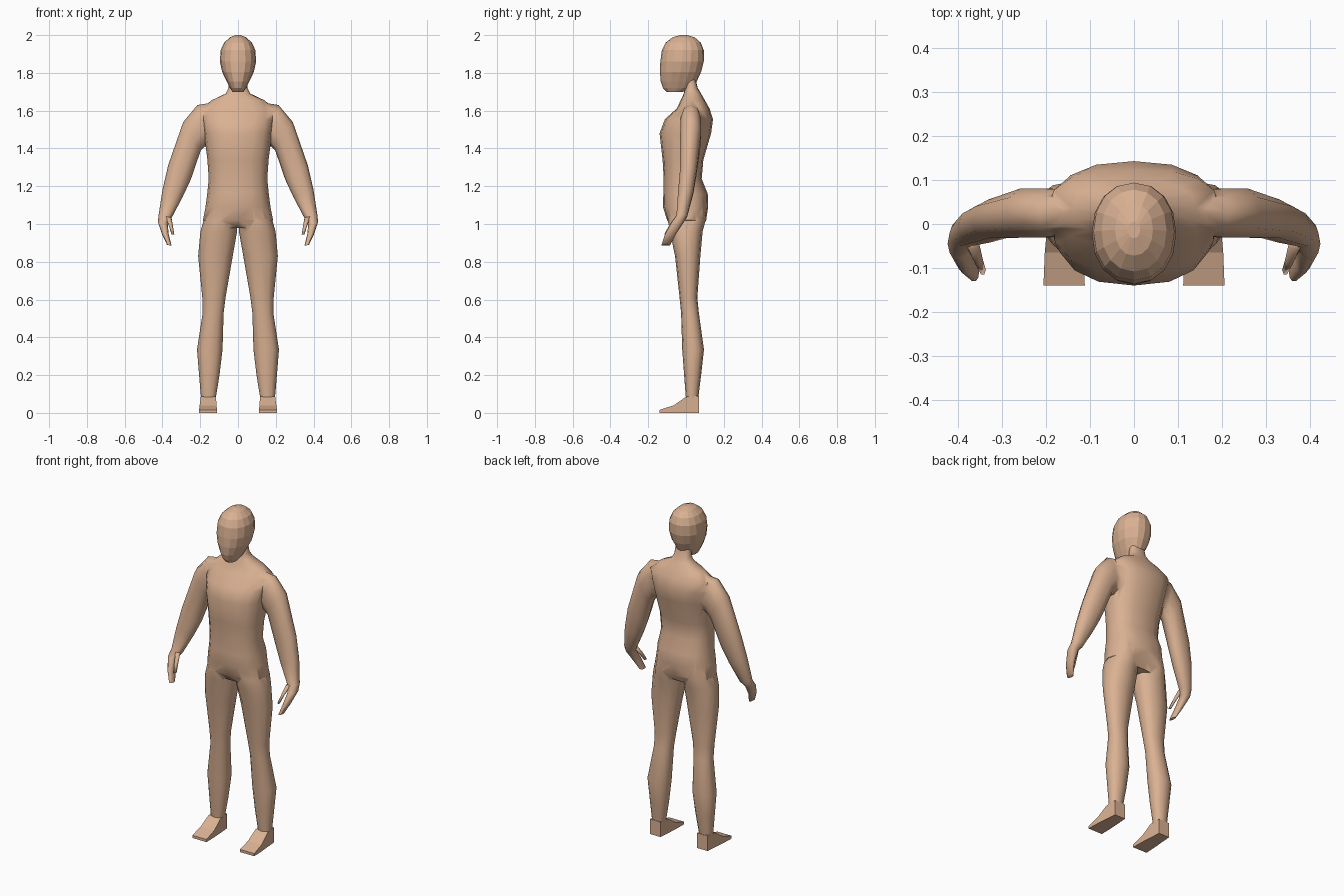
import bpy, bmesh, math
from mathutils import Vector

if "Cube" in bpy.data.objects:
    bpy.data.objects.remove(bpy.data.objects["Cube"])

skin = bpy.data.materials.new("tan skin")
skin.diffuse_color = (0.70, 0.44, 0.29, 1)
skin.use_nodes = True
skin.node_tree.nodes["Principled BSDF"].inputs["Base Color"].default_value = skin.diffuse_color


def loft(name, rings, n=12, p=2.0, smooth=True, phase=0.0):
    """Skin a closed tube through rings given as (centre, half axis u, half axis v)."""
    bm = bmesh.new()
    loops = []
    for c, u, v in rings:
        loop = []
        for i in range(n):
            a = 2 * math.pi * (i + phase) / n
            ca, sa = math.cos(a), math.sin(a)
            cu = math.copysign(abs(ca) ** (2 / p), ca)
            sv = math.copysign(abs(sa) ** (2 / p), sa)
            loop.append(bm.verts.new(Vector(c) + Vector(u) * cu + Vector(v) * sv))
        loops.append(loop)
    for a, b in zip(loops, loops[1:]):
        for i in range(n):
            j = (i + 1) % n
            bm.faces.new((a[i], a[j], b[j], b[i]))
    bm.faces.new(loops[0])
    bm.faces.new(loops[-1])
    bmesh.ops.recalc_face_normals(bm, faces=bm.faces)
    for f in bm.faces:
        f.smooth = smooth
    me = bpy.data.meshes.new(name)
    bm.to_mesh(me)
    bm.free()
    me.materials.append(skin)
    ob = bpy.data.objects.new(name, me)
    bpy.context.collection.objects.link(ob)
    return ob


def level(z, x0, x1, y0, y1):
    """Horizontal ring filling a rectangle."""
    return (((x0 + x1) / 2, (y0 + y1) / 2, z), ((x1 - x0) / 2, 0, 0), (0, (y1 - y0) / 2, 0))


def pair(s, outer, inner, y, ry):
    """Limb ring spanned by an outer and an inner (x, z) point."""
    return ((s * (outer[0] + inner[0]) / 2, y, (outer[1] + inner[1]) / 2),
            (s * (outer[0] - inner[0]) / 2, 0, (outer[1] - inner[1]) / 2), (0, ry, 0))


# torso and neck: z, half width, front y, back y
torso = loft("torso", [level(z, -w, w, f, b) for z, w, f, b in [
    (0.98, .12, -.075, .085), (1.02, .186, -.10, .107), (1.09, .172, -.122, .117),
    (1.16, .163, -.12, .115), (1.24, .155, -.118, .083), (1.34, .162, -.124, .092),
    (1.48, .18, -.14, .133), (1.555, .192, -.112, .143), (1.61, .195, -.05, .125),
    (1.655, .14, -.028, .10), (1.69, .066, -.012, .08), (1.72, .05, -.005, .062),
    (1.77, .046, 0, .05)]], n=16, p=2.4)

# head, faceted
loft("head", [level(z, -w, w, f, b) for z, w, f, b in [
    (1.698, .028, -.10, -.02), (1.72, .042, -.122, .03), (1.755, .06, -.134, .057),
    (1.805, .084, -.138, .08), (1.86, .096, -.136, .094), (1.92, .092, -.128, .094),
    (1.96, .074, -.108, .078), (1.988, .043, -.072, .046), (2.0, .014, -.032, .006)]],
    n=16, p=2.15, smooth=False)

limbs = []
for s, side in ((1, "left"), (-1, "right")):
    # leg: z, inner x, outer x, front y, back y
    limbs.append(loft(side + "_leg", [level(z, s * a, s * b, f, k) for z, a, b, f, k in [
        (1.10, .03, .155, -.09, .10), (1.02, .004, .182, -.096, .104),
        (.96, .005, .199, -.085, .088), (.83, .028, .211, -.058, .076),
        (.61, .066, .189, -.034, .06), (.53, .076, .187, -.026, .068),
        (.335, .082, .217, -.02, .095), (.2, .098, .206, -.01, .08),
        (.07, .119, .195, 0, .064)]], n=12, p=2.2))
    # arm from shoulder to wrist, then the mitten of the hand
    limbs.append(loft(side + "_arm", [pair(s, *r) for r in [
        ((.12, 1.645), (.12, 1.44), .028, .05), ((.215, 1.63), (.175, 1.41), .025, .058),
        ((.29, 1.54), (.197, 1.39), .025, .058), ((.37, 1.31), (.25, 1.235), .012, .046),
        ((.40, 1.18), (.292, 1.145), -.002, .042), ((.42, 1.05), (.35, 1.035), -.022, .03),
        ((.424, 1.01), (.372, 1.005), -.045, .033), ((.402, .945), (.367, .945), -.083, .03),
        ((.376, .89), (.352, .885), -.107, .024)]], n=10, p=2.2))
    # thumb
    loft(side + "_thumb", [pair(s, *r) for r in [
        ((.385, 1.04), (.352, 1.035), -.045, .014), ((.366, .99), (.344, .985), -.08, .014),
        ((.352, .945), (.337, .945), -.105, .011)]], n=6)
    # foot: y, inner x, outer x, top z
    q = math.sqrt(2)
    loft(side + "_foot", [((s * (a + b) / 2, y, t / 2), (q * (b - a) / 2, 0, 0), (0, 0, q * t / 2))
         for y, a, b, t in [(.068, .122, .192, .09), (.0, .117, .197, .085),
                            (-.065, .113, .203, .04), (-.14, .112, .206, .016)]],
         n=4, smooth=False, phase=.5)

# fuse arms and legs with the torso into one body
bpy.context.view_layer.objects.active = torso
for limb in limbs:
    m = torso.modifiers.new("fuse", 'BOOLEAN')
    m.operation, m.solver, m.object = 'UNION', 'EXACT', limb
    bpy.ops.object.modifier_apply(modifier=m.name)
    bpy.data.objects.remove(limb)
torso.name = "body"
bpy.ops.object.select_all(action='DESELECT')
torso.select_set(True)
bpy.ops.object.shade_smooth_by_angle(angle=math.radians(60))
